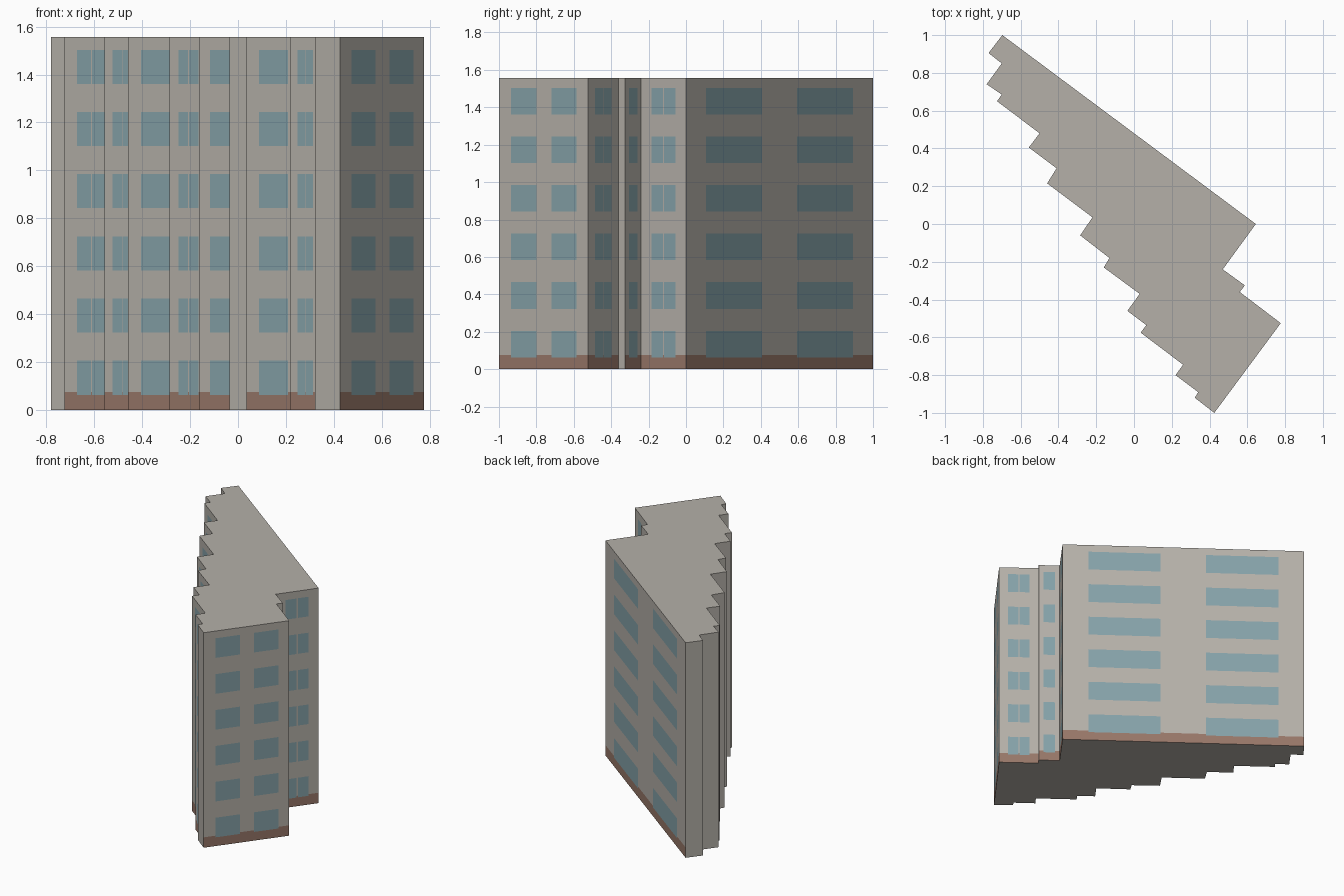
import bpy, bmesh
from mathutils import Vector

cube = bpy.data.objects.get("Cube")
if cube:
    bpy.data.objects.remove(cube, do_unlink=True)

HEIGHT, PLINTH = 1.556, 0.075
FLOORS, SILL, PITCH, WINDOW = 6, 0.063, 0.2597, 0.142


def make_material(name, rgb):
    mat = bpy.data.materials.new(name)
    mat.use_nodes = True
    mat.diffuse_color = (*rgb, 1)
    mat.node_tree.nodes["Principled BSDF"].inputs["Base Color"].default_value = (*rgb, 1)
    return mat


WALL, GLASS, BRICK = range(3)
materials = [make_material("warm grey wall", (0.46, 0.435, 0.395)),
             make_material("blue grey glass", (0.235, 0.36, 0.395)),
             make_material("brown plinth", (0.31, 0.185, 0.14))]

# Window layouts as fractions along a wall
BLANK = None
PAIR = [(0.23, 0.49), (0.515, 0.77)]
SINGLE = [(0.23, 0.77)]
END = [(0.137, 0.423), (0.589, 0.874)]
LONG = [(0.107, 0.406), (0.594, 0.893)]

# Wall start corner and the layout of the wall running to the next corner
walls = [
    (-0.78, 0.74, BLANK), (-0.70, 0.685, BLANK),
    (-0.725, 0.65, PAIR), (-0.50, 0.48, BLANK),
    (-0.557, 0.405, PAIR), (-0.41, 0.295, BLANK),
    (-0.46, 0.215, SINGLE), (-0.22, 0.035, BLANK),
    (-0.285, -0.06, PAIR), (-0.13, -0.18, BLANK),
    (-0.16, -0.23, SINGLE), (0.03, -0.37, BLANK),
    (-0.035, -0.46, BLANK), (0.065, -0.535, BLANK),
    (0.035, -0.575, SINGLE), (0.26, -0.745, BLANK),
    (0.22, -0.80, PAIR), (0.34, -0.89, BLANK),
    (0.322, -0.92, BLANK), (0.425, -1.0, END),
    (0.777, -0.525, PAIR), (0.56, -0.36, BLANK),
    (0.587, -0.325, SINGLE), (0.47, -0.24, PAIR),
    (0.645, 0.0, LONG), (-0.697, 1.0, BLANK),
    (-0.77, 0.905, BLANK), (-0.70, 0.85, BLANK),
]
corners = [Vector((x, y, 0)) for x, y, _ in walls]
UP = Vector((0, 0, 1))


def finish(name, bm):
    mesh = bpy.data.meshes.new(name)
    bm.to_mesh(mesh)
    bm.free()
    for mat in materials:
        mesh.materials.append(mat)
    obj = bpy.data.objects.new(name, mesh)
    bpy.context.collection.objects.link(obj)
    return obj


def panel(bm, a, b, z0, z1, material):
    face = bm.faces.new([bm.verts.new(p) for p in
                         (a + UP * z0, b + UP * z0, b + UP * z1, a + UP * z1)])
    face.material_index = material


def facade(bm, a, b, windows):
    """Wall divided into strips, with glass faces flush in the window strips."""
    cuts = [0] + [t for pair in windows for t in pair] + [1]
    for i, (t0, t1) in enumerate(zip(cuts, cuts[1:])):
        p, q = a.lerp(b, t0), a.lerp(b, t1)
        if i % 2 == 0:
            panel(bm, p, q, 0, PLINTH, BRICK)
            panel(bm, p, q, PLINTH, HEIGHT, WALL)
            continue
        panel(bm, p, q, 0, SILL, BRICK)
        for floor in range(FLOORS):
            z = SILL + floor * PITCH
            top = HEIGHT if floor == FLOORS - 1 else z + PITCH
            panel(bm, p, q, z, z + WINDOW, GLASS)
            panel(bm, p, q, z + WINDOW, top, WALL)


# Outer walls
bm = bmesh.new()
for i, (_, _, windows) in enumerate(walls):
    a, b = corners[i], corners[(i + 1) % len(corners)]
    if windows is BLANK:
        panel(bm, a, b, 0, HEIGHT, WALL)
    else:
        facade(bm, a, b, windows)
bmesh.ops.remove_doubles(bm, verts=bm.verts, dist=0.0005)
finish("outer_walls", bm)

# Roof and floor slabs close the block
for name, z, order in (("roof", HEIGHT, 1), ("ground_floor", 0, -1)):
    bm = bmesh.new()
    bm.faces.new([bm.verts.new(c + UP * z) for c in corners[::order]])
    finish(name, bm)
